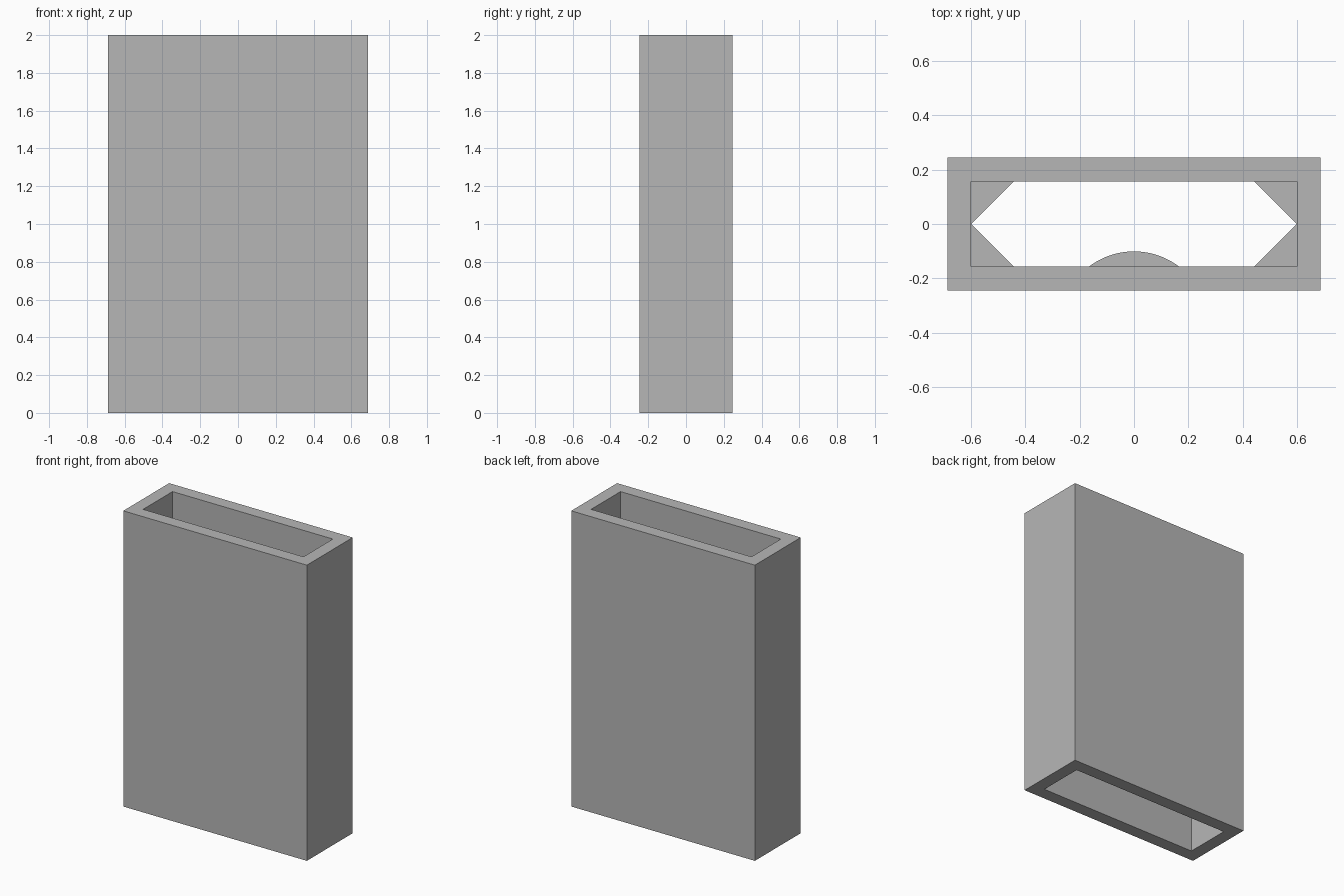
import bpy, bmesh, math

cube = bpy.data.objects.get("Cube")
if cube:
    bpy.data.objects.remove(cube, do_unlink=True)

HEIGHT = 2.0
OUT_X, OUT_Y = 0.687, 0.245      # half sizes of the outer shell
IN_X, IN_Y = 0.6, 0.157          # half sizes of the opening
STOP_LOW, STOP_HIGH = 0.7, 1.3   # inner stops, set well inside both mouths

grey = bpy.data.materials.new("plain_grey")
grey.use_nodes = True
colour = (0.47, 0.47, 0.47, 1)
grey.diffuse_color = colour
grey.node_tree.nodes["Principled BSDF"].inputs["Base Color"].default_value = colour


def finish(name, bm):
    bmesh.ops.recalc_face_normals(bm, faces=bm.faces)
    mesh = bpy.data.meshes.new(name)
    bm.to_mesh(mesh)
    bm.free()
    mesh.materials.append(grey)
    obj = bpy.data.objects.new(name, mesh)
    bpy.context.collection.objects.link(obj)
    return obj


def rectangle(hx, hy):
    return [(-hx, -hy), (hx, -hy), (hx, hy), (-hx, hy)]


def prism(name, outline, low, high):
    bm = bmesh.new()
    face = bm.faces.new([bm.verts.new((x, y, low)) for x, y in outline])
    top = bmesh.ops.extrude_face_region(bm, geom=[face], use_keep_orig=True)["geom"]
    verts = [v for v in top if isinstance(v, bmesh.types.BMVert)]
    bmesh.ops.translate(bm, verts=verts, vec=(0, 0, high - low))
    return finish(name, bm)


# Rectangular sleeve, open at top and bottom
bm = bmesh.new()
outer, inner = rectangle(OUT_X, OUT_Y), rectangle(IN_X, IN_Y)
rings = [[bm.verts.new((x, y, z)) for x, y in outline]
         for outline, z in ((outer, 0), (outer, HEIGHT), (inner, HEIGHT), (inner, 0))]
for r in range(4):
    a, b = rings[r], rings[(r + 1) % 4]
    for i in range(4):
        j = (i + 1) % 4
        bm.faces.new((a[i], a[j], b[j], b[i]))
finish("sleeve", bm)

# Diagonal fillets in the four inner corners
for sx, side in ((1, "left"), (-1, "right")):
    for sy, end in ((1, "back"), (-1, "front")):
        corner = [(sx * IN_X, sy * IN_Y),
                  (sx * (IN_X - IN_Y), sy * IN_Y),
                  (sx * IN_X, 0)]
        prism(f"corner_fillet_{end}_{side}", corner, STOP_LOW, STOP_HIGH)

# Rounded rib on the inside of the front wall
half, rise = 0.166, 0.056
radius = (half ** 2 + rise ** 2) / (2 * rise)
sweep = math.asin(half / radius)
centre_y = -IN_Y + rise - radius
steps = 24
angles = [sweep * (1 - 2 * i / steps) for i in range(steps + 1)]
arc = [(radius * math.sin(t), centre_y + radius * math.cos(t)) for t in angles]
rib = prism("front_rib", arc, STOP_LOW, STOP_HIGH)
bpy.context.view_layer.objects.active = rib
rib.select_set(True)
bpy.ops.object.shade_smooth_by_angle(angle=math.radians(30))
